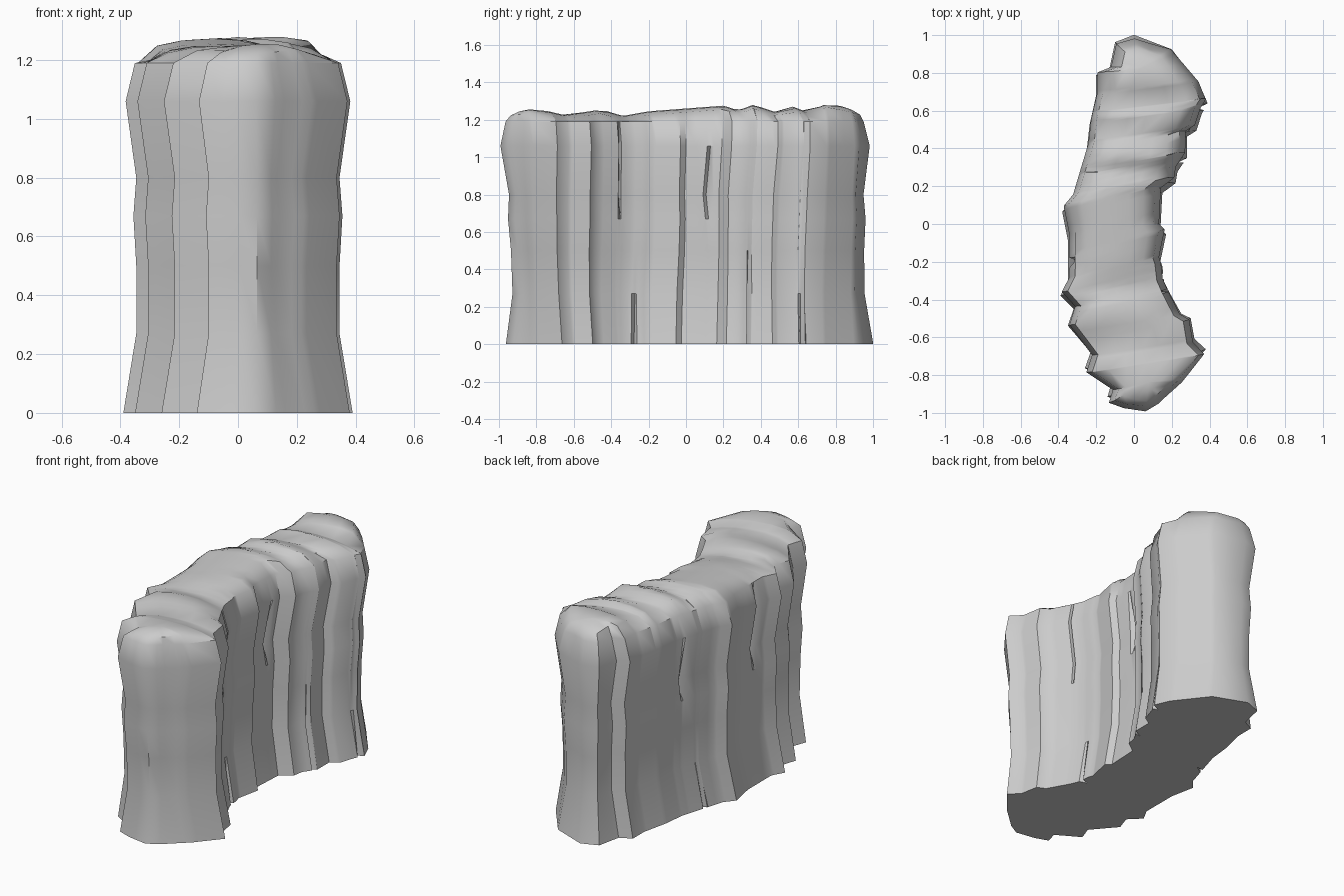
import bpy, bmesh, math
from mathutils import Vector

cube = bpy.data.objects.get("Cube")
if cube:
    bpy.data.objects.remove(cube)

# Plan outline of each long side, from the front tip to the back tip
INNER = [(.06, -1), (.13, -.96), (.26, -.84), (.38, -.69), (.32, -.63), (.30, -.51),
         (.25, -.48), (.19, -.36), (.16, -.29), (.15, -.2), (.14, -.17), (.17, -.02),
         (.14, .01), (.15, .2), (.22, .25), (.23, .31), (.28, .38), (.28, .49), (.33, .52),
         (.36, .61), (.39, .66), (.35, .75), (.2, .93), (0, .99)]
OUTER = [(.06, -1), (-.06, -.98), (-.14, -.95), (-.12, -.88), (-.26, -.79), (-.23, -.7),
         (-.35, -.54), (-.32, -.44), (-.39, -.36), (-.35, -.28), (-.35, -.05), (-.38, .1),
         (-.33, .16), (-.25, .42), (-.235, .55), (-.2, .7), (-.2, .8), (-.13, .83),
         (-.1, .96), (0, .99)]
# Each ring of the wall: height and inward push
LEVELS = [(0, 0), (.27, .045), (.5, .045), (.67, .035), (.8, .045), (1.06, .008), (1.19, .04)]
# Rounded shoulder: share of the way to the ridge, drop below the crest
SHOULDER = [(.38, .02), (.68, .004)]
# Crest height along y
CREST = [(-1, 1.235), (-.8, 1.26), (-.65, 1.225), (-.45, 1.255), (-.34, 1.22), (-.2, 1.245),
         (.2, 1.275), (.28, 1.25), (.36, 1.28), (.48, 1.24), (.57, 1.27), (.65, 1.24),
         (.76, 1.29), (1, 1.23)]
# Short vertical cracks: side, y, lowest and highest z
CRACKS = [("inner", -.35, .8, 1.1), ("inner", -.25, 0, .1), ("inner", .14, .8, .9),
          ("inner", .36, 0, .3), ("inner", .64, 0, .1), ("outer", .37, .8, .9),
          ("outer", .28, 0, .1), ("outer", -.2, .8, 1.1)]
HALF_CRACK = .011


def measured(points):
    """Pair each outline point with its fraction of the total length."""
    run, out = 0, []
    for i, p in enumerate(points):
        if i:
            run += math.dist(p, points[i - 1])
        out.append((run, Vector((p[0], p[1], 0))))
    return [(d / run, p) for d, p in out]


def sample(table, t):
    """Linear interpolation in a table of (key, value)."""
    for (a, p), (b, q) in zip(table, table[1:]):
        if t <= b:
            return p + (q - p) * max(0, (t - a) / (b - a))
    return table[-1][1]


SIDES = {"inner": measured(INNER), "outer": measured(OUTER)}


def fraction_at(side, y):
    return min((i / 1000 for i in range(1001)),
               key=lambda t: abs(sample(SIDES[side], t).y - y))


cracks = [(side, fraction_at(side, y), lo, hi) for side, y, lo, hi in CRACKS]
stations = {round(t, 4) for table in SIDES.values() for t, _ in table}
for _, t, _, _ in cracks:
    stations |= {round(t + d, 4) for d in (-HALF_CRACK, 0, HALF_CRACK)}
stations = sorted(stations)


def spine(t):
    t = min(max(t, .12), .88)
    return (sample(SIDES["inner"], t) + sample(SIDES["outer"], t)) / 2


def side_profile(side, t):
    """Points up one side of the wall, ending on the rounded shoulder."""
    centre = spine(t)
    points = []
    for z, push in LEVELS:
        place = t
        for crack_side, ct, lo, hi in cracks:
            open_here = lo <= z <= hi
            if crack_side != side:
                continue
            if abs(ct - t) < .001 and open_here:
                push += .045
            elif abs(abs(ct - t) - HALF_CRACK) < .001 and not open_here:
                place = ct + (t - ct) * .6
        edge = sample(SIDES[side], place)
        inward = (centre - edge).normalized()
        # Columns lean along the wall and waver slightly
        lean = .035 * (1.06 - z) * math.cos(1.6 * math.pi * t)
        lean += .008 * math.sin(5 * z + 11 * t) * math.sin(math.pi * t)
        points.append(edge + inward * push + Vector((0, lean, z)))
    for share, drop in SHOULDER:
        p = sample(SIDES[side], t).lerp(centre, share)
        p.z = sample(CREST, p.y) - drop
        points.append(p)
    return points


# Loft the wall through its cross-sections
bm = bmesh.new()
rows = []
for t in stations:
    top = spine(t)
    top.z = sample(CREST, top.y)
    profile = side_profile("outer", t) + [top] + side_profile("inner", t)[::-1]
    rows.append([bm.verts.new(p) for p in profile])
for a, b in zip(rows, rows[1:]):
    for i in range(len(a)):
        j = (i + 1) % len(a)
        bm.faces.new((a[i], a[j], b[j], b[i]))
bmesh.ops.remove_doubles(bm, verts=bm.verts, dist=.0005)
bmesh.ops.recalc_face_normals(bm, faces=bm.faces)

mesh = bpy.data.meshes.new("rock_wall")
bm.to_mesh(mesh)
bm.free()
wall = bpy.data.objects.new("rock_wall", mesh)
bpy.context.collection.objects.link(wall)

# Plain stone colour
stone = bpy.data.materials.new("stone_grey")
stone.use_nodes = True
colour = (.6, .6, .6, 1)
stone.diffuse_color = colour
stone.node_tree.nodes["Principled BSDF"].inputs["Base Color"].default_value = colour
mesh.materials.append(stone)

bpy.ops.object.select_all(action="DESELECT")
wall.select_set(True)
bpy.context.view_layer.objects.active = wall
bpy.ops.object.shade_smooth_by_angle(angle=math.radians(42))
